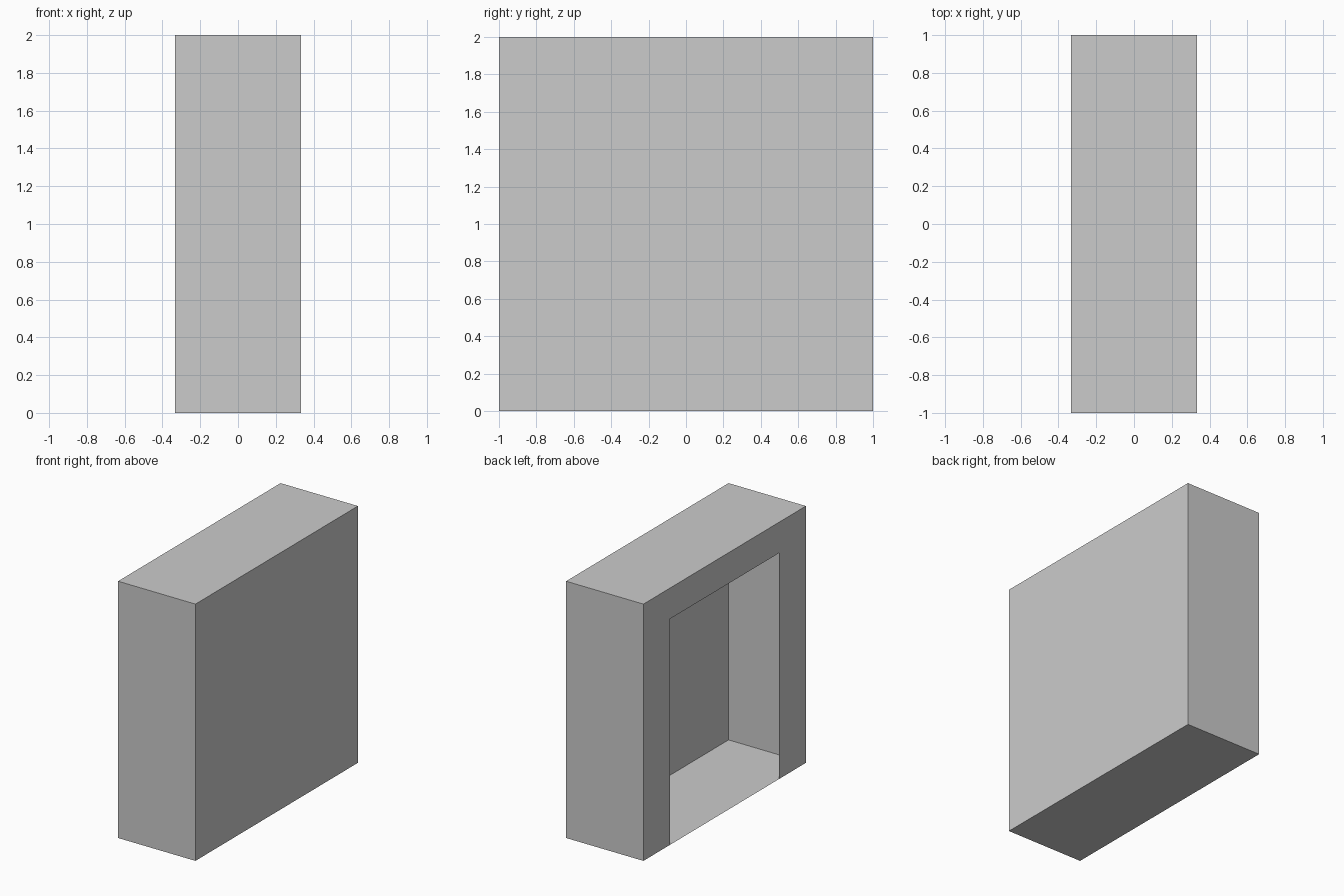
import bpy, bmesh
from mathutils import Matrix

if "Cube" in bpy.data.objects:
    bpy.data.objects.remove(bpy.data.objects["Cube"])

HALF_DEPTH = 1 / 3      # half size along x
DOOR_HALF = 0.67        # half width of the opening along y
DOOR_TOP = 1.76         # height of the opening


def cut_face(bm, face, co, no):
    """Split one face by a plane and leave the other faces in place."""
    bmesh.ops.bisect_plane(bm, geom=[face] + face.edges[:] + face.verts[:],
                           plane_co=co, plane_no=no, dist=1e-5)
    bm.normal_update()


def left_middle_face(bm):
    """The left-side face spanning y = 0 at the floor, where the doorway goes."""
    left = [f for f in bm.faces if f.normal.x < -0.9
            and min(v.co.y for v in f.verts) < 0 < max(v.co.y for v in f.verts)]
    return min(left, key=lambda f: f.calc_center_median().z)


# Thin-walled hollow box standing on the ground
bm = bmesh.new()
bmesh.ops.create_cube(bm, size=2, matrix=Matrix.Translation((0, 0, 1))
                      @ Matrix.Diagonal((HALF_DEPTH, 1, 1, 1)))
bm.normal_update()

# Doorway in the left side, reaching the floor
for co, no in (((0, DOOR_HALF, 0), (0, 1, 0)),
               ((0, -DOOR_HALF, 0), (0, 1, 0)),
               ((0, 0, DOOR_TOP), (0, 0, 1))):
    cut_face(bm, left_middle_face(bm), co, no)
bmesh.ops.delete(bm, geom=[left_middle_face(bm)], context='FACES')

mesh = bpy.data.meshes.new("hollow_box")
bm.to_mesh(mesh)
bm.free()
box = bpy.data.objects.new("hollow_box", mesh)
bpy.context.collection.objects.link(box)
